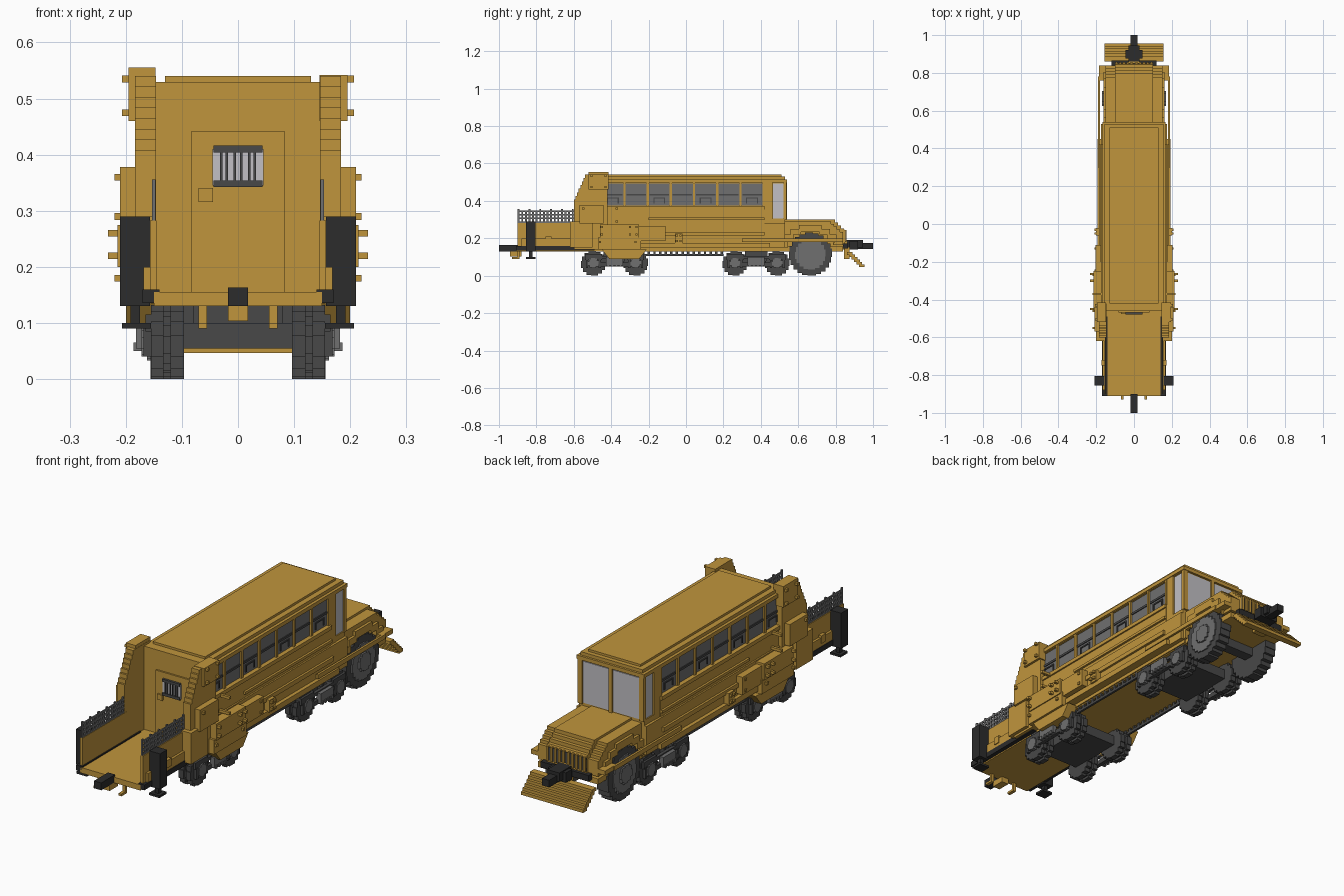
import bpy, math

def mat(name, r, g, b):
    m = bpy.data.materials.new(name)
    m.diffuse_color = (r, g, b, 1)
    return m

YEL = mat("bus yellow", .53, .30, .046)
BLK = mat("black iron", .025, .025, .025)
DRK = mat("dark grey", .065, .065, .065)
MID = mat("mid grey", .16, .16, .16)
LIT = mat("pale glass", .54, .53, .56)

class Part:
    """Collects boxes and extruded side profiles into one named object."""
    def __init__(self, name, m, mirror=True):
        self.name, self.m, self.mirror, self.v, self.f = name, m, mirror, [], []

    def prism(self, x0, x1, prof):
        # side profile (y, z) extruded along x, mirrored if asked
        area = sum(a[0] * b[1] - b[0] * a[1] for a, b in zip(prof, prof[1:] + prof[:1]))
        if area < 0:
            prof = prof[::-1]
        spans = [(x0, x1)] + ([(-x1, -x0)] if self.mirror else [])
        for a, b in spans:
            s, n = len(self.v), len(prof)
            self.v += [(a, y, z) for y, z in prof] + [(b, y, z) for y, z in prof]
            self.f += [[s + i for i in reversed(range(n))], [s + n + i for i in range(n)]]
            self.f += [[s + i, s + (i + 1) % n, s + n + (i + 1) % n, s + n + i] for i in range(n)]
        return self

    def box(self, x0, x1, y0, y1, z0, z1):
        return self.prism(x0, x1, [(y0, z0), (y1, z0), (y1, z1), (y0, z1)])

    def done(self):
        me = bpy.data.meshes.new(self.name)
        me.from_pydata(self.v, [], self.f)
        me.materials.append(self.m)
        me.update()
        bpy.context.collection.objects.link(bpy.data.objects.new(self.name, me))

def disc(y, z, r, n):
    # stair-stepped circle outline, n steps per quarter
    q = []
    for i in range(n):
        a, b = i / n * math.pi / 2, (i + 1) / n * math.pi / 2
        k = r * math.cos((a + b) / 2) if i else r
        q += [(k, r * math.sin(a) if i else 0), (k, r * math.sin(b))]
    q = q[1:]
    pts = []
    for t in range(4):
        c, s = [(1, 0), (0, 1), (-1, 0), (0, -1)][t]
        pts += [(y + a * c - b * s, z + a * s + b * c) for a, b in q]
    return pts

def stairs(p, q, n):
    # stepped line from p to q, rising before advancing
    out = []
    for i in range(n):
        y = p[0] + (q[0] - p[0]) * i / n
        out += [(y, p[1] + (q[1] - p[1]) * i / n), (y, p[1] + (q[1] - p[1]) * (i + 1) / n)]
    return out + [q]

# main shell and floor
Part("main_body", YEL, False).box(-.155, .155, -.46, .53, .135, .51).done()
Part("floor", YEL, False).box(-.15, .15, -.91, .84, .13, .155).done()
r = Part("roof", YEL, False)
r.box(-.168, .168, -.46, .54, .498, .515).box(-.155, .155, -.46, .53, .515, .53)
r.box(-.13, .13, -.42, .51, .53, .54).done()

# side bands, skirts and lower panels
s = Part("side_bands", YEL)
s.box(.155, .165, -.45, .46, .495, .505).box(.155, .175, -.56, .42, .355, .372)
s.box(.155, .168, -.56, .42, .28, .355).box(.155, .178, -.2, .42, .298, .31)
s.box(.15, .175, -.56, .53, .15, .28).box(.17, .185, -.25, .42, .215, .235)
s.box(.17, .192, -.24, .45, .15, .175).box(.18, .19, .3, .78, .18, .2)
s.box(.15, .185, .76, .84, .18, .2).done()
p = Part("side_panels", YEL)
p.box(.15, .21, -.47, -.24, .14, .205)
p.prism(.15, .2, [(-.45, .14), (-.41, .09), (-.25, .09), (-.21, .14)])
p.box(.15, .215, -.46, -.25, .2, .275).box(.17, .205, -.25, -.11, .185, .265)
p.box(.17, .2, -.06, -.02, .17, .225).done()

# windows with yellow posts and small inner sashes
Part("window_glass", MID).box(.154, .158, -.445, .42, .375, .492).done()
w = Part("window_posts", YEL)
d = Part("window_sashes", DRK)
for i in range(8):
    y = -.453 + i * .124
    w.box(.154, .166, y - .006, y + .006, .37, .497)
    if i < 7:
        d.box(.155, .162, y + .01, y + .114, .428, .438)
        if i % 2 == 0:
            for a in (.03, .088):
                d.box(.155, .162, y + a, y + a + .006, .385, .415)
            d.box(.155, .162, y + .03, y + .094, .412, .418)
w.done()
d.done()

# cab glass, front and sides
g = Part("cab_glass", LIT)
g.box(.01, .14, .526, .534, .305, .492).box(.152, .159, .465, .52, .305, .492).done()
c = Part("cab_frames", YEL)
c.box(.142, .165, .52, .538, .3, .5).box(0, .008, .526, .54, .3, .5)
c.box(.155, .165, .42, .462, .16, .5).box(.155, .163, .42, .53, .28, .304).done()

# stepped buttresses beside the end door
t = Part("end_buttresses", YEL)
low = [(-.42, .14), (-.6, .14)] + stairs((-.6, .39), (-.53, .54), 8)[0:] + [(-.42, .54)]
t.prism(.146, .184, low)
t.box(.15, .21, -.57, -.44, .28, .378).box(.15, .2, -.62, -.5, .15, .29)
t.done()
Part("buttress_cap_left", YEL, False).box(-.195, -.147, -.52, -.415, .46, .555).done()
Part("buttress_cap_right", YEL, False).box(.145, .195, -.52, -.415, .46, .542).done()

# bolts on panels and caps
b = Part("bolts", YEL)
for y in (-.505, -.43):
    for z in (.475, .535):
        b.box(.19, .207, y - .006, y + .006, z - .006, z + .006)
for y in (-.45, -.3, -.265):
    for z in (.22, .26):
        b.box(.21, .232, y - .006, y + .006, z - .006, z + .006)
for y, z in ((-.37, .36), (-.37, .29), (-.55, .36), (-.46, .18), (-.27, .18), (-.05, .185),
             (-.05, .215), (-.03, .185), (-.03, .215), (-.13, .25), (-.13, .2)):
    b.box(.16, .22 if y < -.2 else .21, y - .006, y + .006, z - .006, z + .006)
b.done()

# end door with barred window
Part("end_door", YEL, False).box(-.083, .083, -.468, -.455, .152, .442).done()
Part("door_handle", YEL, False).box(-.07, -.045, -.476, -.465, .316, .341).done()
Part("door_glass", LIT, False).box(-.045, .045, -.472, -.466, .345, .41).done()
k = Part("door_window_bars", DRK)
for z in (.342, .404):
    k.box(0, .044, -.478, -.466, z, z + .012)
for x in (.004, .018, .028):
    k.box(x, x + .004, -.477, -.466, .35, .41)
k.done()

# open deck: side walls, sill, railings and posts
w = Part("deck_walls", YEL)
w.box(.145, .157, -.9, -.58, .14, .283).box(.155, .168, -.88, -.6, .16, .2)
w.box(.155, .172, -.55 - .2, -.72, .175, .21).box(.155, .19, -.56, -.51, .185, .225).done()
Part("deck_sill", BLK).box(.14, .17, -.91, -.49, .136, .16).done()
q = Part("deck_railings", MID)
for z in (.283, .302, .321, .34):
    q.box(.147, .153, -.9, -.6, z, z + .008)
for i in range(16):
    q.box(.147, .153, -.9 + i * .0193, -.89 + i * .0193, .28, .348 if i % 3 else .356)
q.done()
k = Part("jack_posts", BLK)
k.box(.157, .21, -.855, -.805, .13, .29).box(.175, .192, -.84, -.82, .1, .13)
k.box(.155, .207, -.855, -.805, .09, .1).done()
Part("front_coupler", BLK, False).box(-.018, .018, -1, -.9, .13, .163).done()
Part("coupler_hook", YEL, False).box(-.018, .018, -.94, -.88, .104, .13).done()
Part("deck_steps", YEL).box(.055, .07, -.93, -.89, .09, .1).box(.055, .07, -.9, -.89, .1, .14).done()

# hood and stepped fenders
hood = [(.53, .14), (.85, .14), (.85, .235)] + stairs((.845, .235), (.78, .3), 4)[1:] + [(.53, .3)]
Part("hood", YEL, False).prism(-.1, .1, hood).done()
f = Part("fenders", YEL)
arch = [(.53, .15), (.545, .15), (.545, .19), (.575, .19), (.575, .22), (.615, .22), (.615, .235),
        (.715, .235), (.715, .22), (.755, .22), (.755, .19), (.785, .19), (.785, .165), (.84, .165)]
f.prism(.1, .15, arch + stairs((.84, .22), (.76, .29), 5) + [(.53, .29)])
f.prism(.15, .162, [(y, z) for y, z in arch[:13]] + [(.805, .19), (.805, .22), (.77, .22), (.77, .25),
        (.725, .25), (.725, .27), (.605, .27), (.605, .25), (.56, .25), (.56, .22), (.53, .22)])
f.done()
gr = Part("grille_bars", YEL)
for i in range(5):
    gr.box(.008 + i * .02, .018 + i * .02, .845, .858, .18, .245)
gr.done()
Part("grille_back", DRK, False).box(-.1, .1, .848, .852, .18, .24).done()
Part("bumper", BLK, False).box(-.12, .12, .84, .865, .145, .172).done()
k = Part("rear_coupler", BLK, False)
k.box(-.018, .018, .85, 1, .143, .175).box(-.045, .045, .875, .92, .14, .185)
k.box(-.03, .03, .86, .945, .15, .19).done()

# sloping plough
pl = Part("plough", YEL, False)
for i in range(6):
    y, z = .86 + i * .013, .12 - i * .013
    pl.box(-.155, .155, y, y + .03, z - .008, z + .006)
pl.box(-.03, .03, .845, .875, .09, .19).done()

# big driving wheels
Part("big_wheels", DRK).prism(.1, .156, disc(.665, .115, .115, 6)).done()
h = Part("big_wheel_hubs", MID)
h.prism(.15, .162, disc(.665, .115, .082, 5)).prism(.16, .17, disc(.665, .115, .04, 3)).done()
Part("big_axle", DRK, False).box(-.11, .11, .64, .69, .09, .14).done()

# two bogies: wheels, side frames, cross plate
tyres, hubs, frames = Part("bogie_wheels", DRK), Part("bogie_hubs", MID), Part("bogie_frames", DRK)
for yc in (-.382, .375):
    for y in (yc - .113, yc + .113):
        tyres.prism(.096, .12, disc(y, .066, .066, 4)).prism(.12, .134, disc(y, .066, .055, 4))
        tyres.prism(.133, .155, disc(y, .066, .066, 4))
        hubs.prism(.15, .172, disc(y, .068, .028, 3))
        frames.box(.15, .165, y - .045, y + .045, .085, .115)
        frames.box(.15, .168, y - .04, y - .028, .04, .09).box(.15, .168, y + .028, y + .04, .04, .09)
    frames.box(.15, .168, yc - .1, yc + .1, .05, .07).box(.15, .165, yc - .1, yc + .1, .09, .105)
    frames.box(0, .1, yc - .13, yc + .13, .055, .1).box(0, .08, yc - .06, yc + .06, .1, .135)
    hubs.box(.16, .182, yc - .045, yc + .045, .055, .1)
    for i in range(4):
        hubs.box(.165, .186, yc - .04 + i * .022, yc - .028 + i * .022, .05, .065)
tyres.done()
hubs.done()
frames.done()

# open truss strip under the body
u = Part("truss_strip", DRK)
u.box(.14, .15, -.24, .2, .105, .117)
for i in range(15):
    u.box(.14, .15, -.235 + i * .03, -.222 + i * .03, .115, .135)
u.done()
